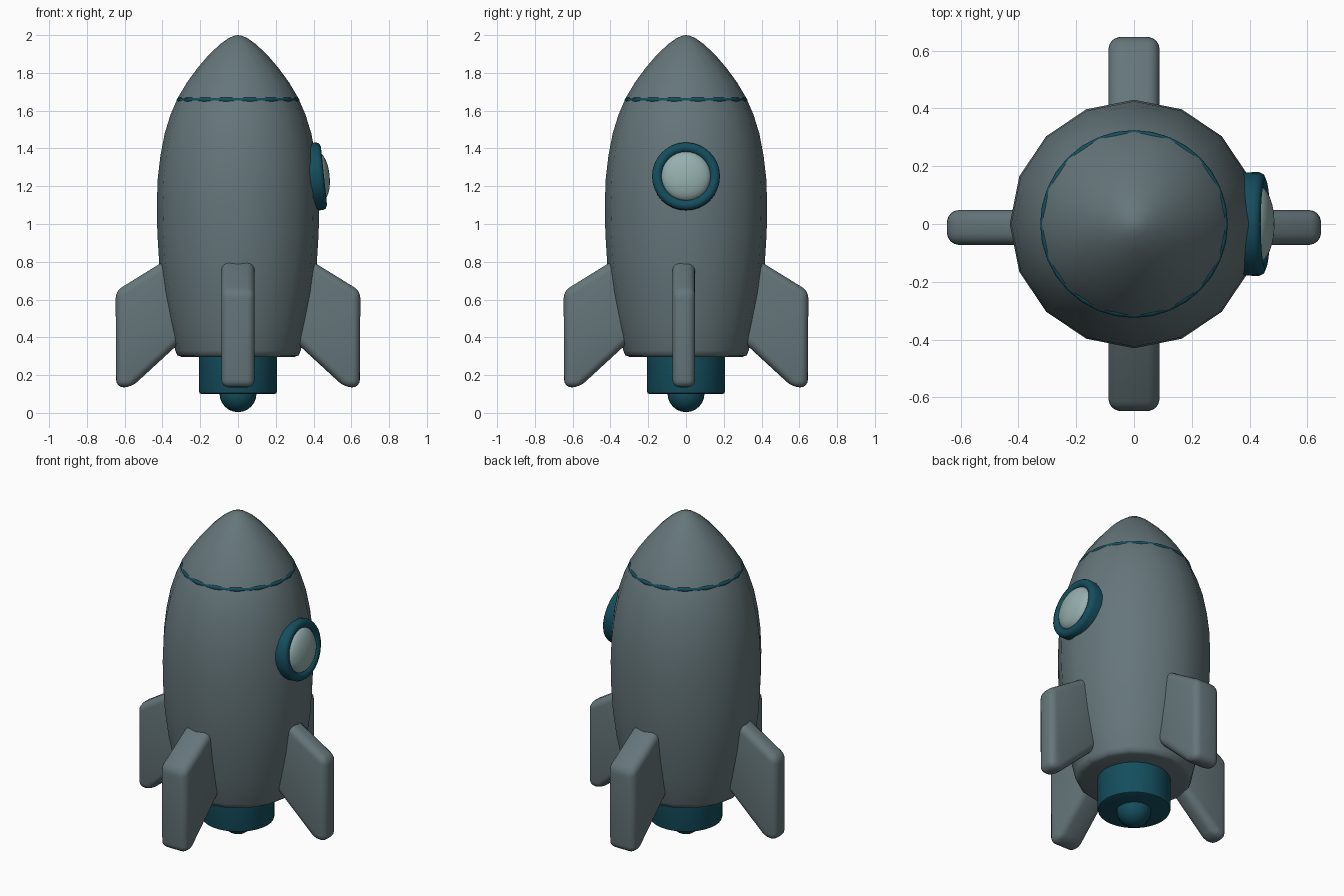
import bpy, bmesh, math
from mathutils import Matrix, Vector

cube = bpy.data.objects.get("Cube")
if cube:
    bpy.data.objects.remove(cube)


def material(name, rgb):
    m = bpy.data.materials.new(name)
    m.use_nodes = True
    m.diffuse_color = (*rgb, 1)
    m.node_tree.nodes["Principled BSDF"].inputs["Base Color"].default_value = (*rgb, 1)
    return m


GREY = material("slate grey", (0.13, 0.18, 0.195))
TEAL = material("deep teal", (0.007, 0.075, 0.11))
GLASS = material("pale glass", (0.30, 0.43, 0.42))


def finish(name, bm, mat, angle=40, matrix=None):
    """Turn a bmesh into a smooth shaded object."""
    bmesh.ops.recalc_face_normals(bm, faces=bm.faces)
    mesh = bpy.data.meshes.new(name)
    bm.to_mesh(mesh)
    bm.free()
    mesh.materials.append(mat)
    ob = bpy.data.objects.new(name, mesh)
    bpy.context.collection.objects.link(ob)
    if matrix:
        ob.matrix_world = matrix
    bpy.ops.object.select_all(action='DESELECT')
    ob.select_set(True)
    bpy.context.view_layer.objects.active = ob
    bpy.ops.object.shade_smooth_by_angle(angle=math.radians(angle))
    return ob


def lathe(name, profile, sides, mat, closed=False, angle=40, matrix=None):
    """Spin (radius, height) points around the z axis."""
    bm = bmesh.new()
    verts = [bm.verts.new((r, 0, z)) for r, z in profile]
    pairs = list(zip(verts, verts[1:]))
    if closed:
        pairs.append((verts[-1], verts[0]))
    edges = [bm.edges.new(p) for p in pairs]
    bmesh.ops.spin(bm, geom=verts + edges, axis=(0, 0, 1), cent=(0, 0, 0),
                   angle=math.tau, steps=sides, use_duplicate=False)
    bmesh.ops.remove_doubles(bm, verts=bm.verts, dist=0.0005)
    return finish(name, bm, mat, angle, matrix)


def circle(radius, minor, steps):
    return [(radius + minor * math.cos(math.tau * i / steps),
             minor * math.sin(math.tau * i / steps)) for i in range(steps)]


# Hull and nose
hull = [(0, 0.297), (0.3, 0.297), (0.322, 0.305), (0.332, 0.33), (0.365, 0.48),
        (0.395, 0.63), (0.417, 0.79), (0.427, 0.95), (0.43, 1.1), (0.425, 1.24),
        (0.411, 1.36), (0.388, 1.48), (0.357, 1.58), (0.318, 1.67), (0.27, 1.75),
        (0.215, 1.825), (0.155, 1.895), (0.095, 1.952), (0.05, 1.984),
        (0.022, 1.996), (0, 2.0)]
lathe("hull", hull, 16, GREY, angle=60)

# Thin band below the nose
lathe("nose_band", circle(0.312, 0.013, 8), 32, TEAL, closed=True, angle=80,
      matrix=Matrix.Translation((0, 0, 1.657)))

# Engine nozzle with a round burner tip
lathe("nozzle", [(0, 0.1), (0.193, 0.1), (0.203, 0.104), (0.206, 0.114),
                 (0.206, 0.32), (0, 0.32)], 32, TEAL)
tip = [(0.098 * math.cos(a), 0.102 + 0.098 * math.sin(a))
       for a in (math.pi * (i / 12 - 0.5) for i in range(13))]
lathe("burner_tip", tip, 24, TEAL, angle=80)

# Porthole, tilted to follow the hull
tilt = (Matrix.Translation((0.452, 0, 1.255))
        @ Matrix.Rotation(math.radians(90 - 6), 4, 'Y'))
frame = [(0.125, -0.08), (0.178, -0.08), (0.18, -0.02), (0.173, -0.005),
         (0.155, 0.003), (0.137, -0.003), (0.126, -0.018)]
lathe("porthole_frame", frame, 32, TEAL, closed=True, angle=60, matrix=tilt)
dome = [(0.132 * math.cos(a), 0.055 * math.sin(a) - 0.022)
        for a in (math.pi / 2 * i / 8 for i in range(9))]
lathe("porthole_glass", dome, 32, GLASS, angle=60, matrix=tilt)


# Four fins: one swept outline, wide at front and back, narrow at the sides
def fin(name, half, shift, turn):
    outline = [(0.28, 0.872), (0.648, 0.645), (0.645, 0.135), (0.565, 0.135), (0.25, 0.425)]
    bm = bmesh.new()
    face = bm.faces.new([bm.verts.new((x, -half, z)) for x, z in outline])
    out = bmesh.ops.extrude_face_region(bm, geom=[face])["geom"]
    bmesh.ops.translate(bm, vec=Vector((0, 2 * half, 0)),
                        verts=[v for v in out if isinstance(v, bmesh.types.BMVert)])
    bmesh.ops.recalc_face_normals(bm, faces=bm.faces)
    bmesh.ops.bevel(bm, geom=bm.edges[:], offset=0.045, offset_type='OFFSET',
                    segments=4, profile=0.5, affect='EDGES', clamp_overlap=True)
    place = Matrix.Translation((0, shift, 0)) @ Matrix.Rotation(math.radians(turn), 4, 'Z')
    finish(name, bm, GREY, 50, place)


fin("left_fin", 0.06, -0.012, 0)
fin("right_fin", 0.06, -0.012, 180)
fin("back_fin", 0.088, 0, 90)
fin("front_fin", 0.088, 0, -90)
